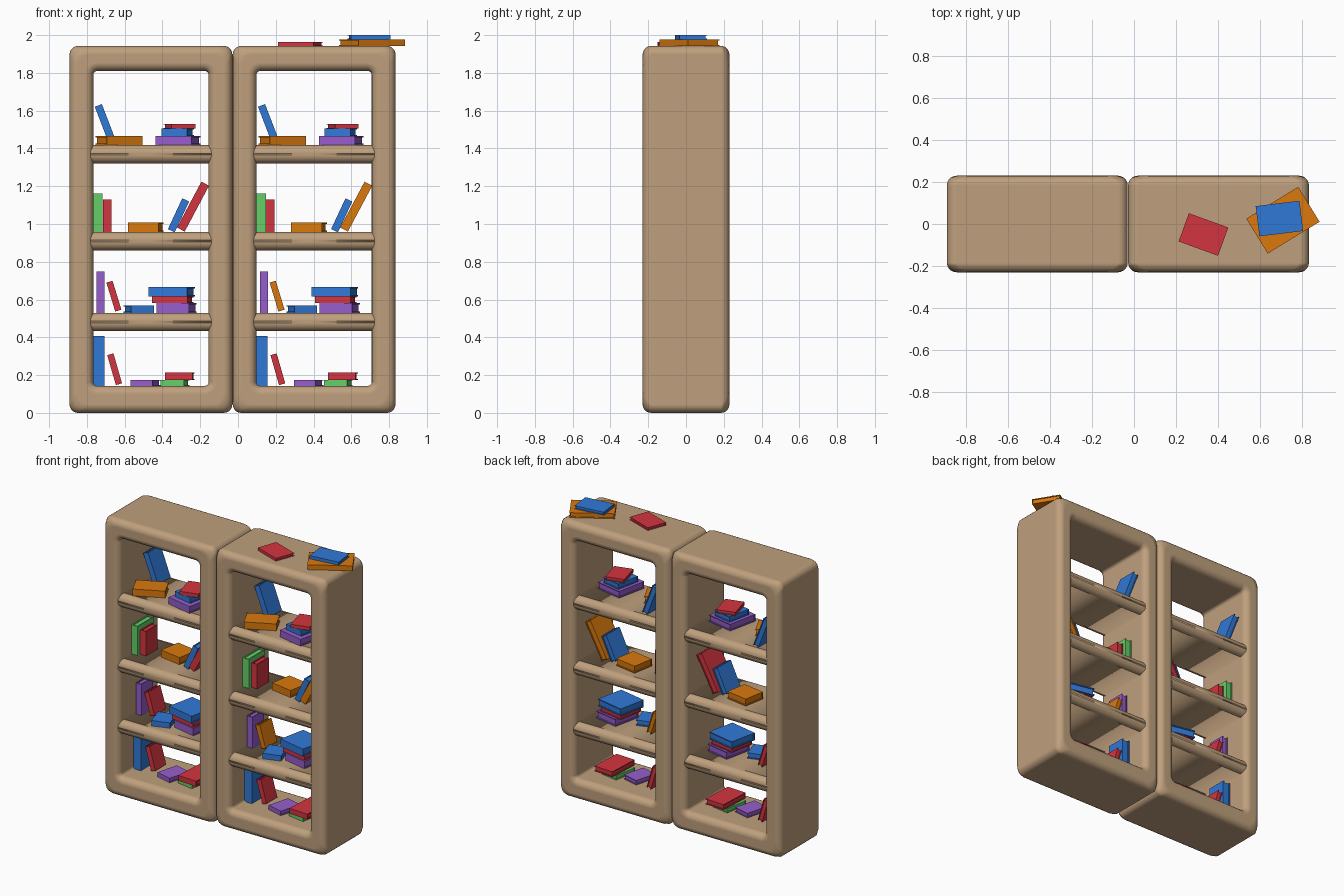
import bpy, bmesh, math
from mathutils import Matrix, Vector

if "Cube" in bpy.data.objects:
    bpy.data.objects.remove(bpy.data.objects["Cube"])


def mat(name, rgb):
    m = bpy.data.materials.new(name)
    m.diffuse_color = (*rgb, 1)
    m.use_nodes = True
    m.node_tree.nodes["Principled BSDF"].inputs["Base Color"].default_value = m.diffuse_color
    return m


WOOD = mat("wood", (0.52, 0.35, 0.205))
COL = {
    "blue": mat("blue", (0.03, 0.19, 0.68)),
    "red": mat("red", (0.65, 0.035, 0.05)),
    "purple": mat("purple", (0.30, 0.11, 0.60)),
    "orange": mat("orange", (0.70, 0.19, 0.004)),
    "green": mat("green", (0.13, 0.62, 0.14)),
}


def finish(name, bm, material):
    bmesh.ops.recalc_face_normals(bm, faces=bm.faces)
    me = bpy.data.meshes.new(name)
    bm.to_mesh(me)
    bm.free()
    me.materials.append(material)
    ob = bpy.data.objects.new(name, me)
    bpy.context.collection.objects.link(ob)
    return ob


def add_box(bm, lo, hi):
    lo, hi = Vector(lo), Vector(hi)
    m = Matrix.Translation((lo + hi) / 2) @ Matrix.Diagonal((*(hi - lo), 1))
    return bmesh.ops.create_cube(bm, size=1, matrix=m)["verts"]


def soften(ob, width, segments):
    b = ob.modifiers.new("round", "BEVEL")
    b.width, b.segments, b.limit_method = width, segments, "WEIGHT"
    b.harden_normals = True
    ob.data.shade_smooth()


# Open frame: rectangular ring, all edges rounded, inner corners tighter
def frame(name, ox):
    bm = bmesh.new()
    weight = bm.edges.layers.float.new("bevel_weight_edge")

    def ring(x0, x1, z0, z1, y):
        return [bm.verts.new((x + ox, y, z)) for x, z in
                ((x0, z0), (x1, z0), (x1, z1), (x0, z1))]
    rings = []
    for y in (-0.23, 0.23):
        rings.append((ring(-0.892, -0.03, 0, 1.943, y), ring(-0.766, -0.156, 0.143, 1.81, y)))
    (of, nf), (ob_, nb) = rings
    for i in range(4):
        j = (i + 1) % 4
        for a, b in ((of, nf), (nf, nb), (nb, ob_), (ob_, of)):
            bm.faces.new((a[i], a[j], b[j], b[i]))
    for e in bm.edges:
        if len(e.link_faces) == 2 and abs(e.link_faces[0].normal.length) >= 0:
            e[weight] = 1.0
    for i in range(4):
        bm.edges.get((nf[i], nb[i]))[weight] = 0.45
    soften(finish(name, bm, WOOD), 0.045, 5)


# Shelf board with rounded front and back edges
def shelf(name, ox, top):
    bm = bmesh.new()
    weight = bm.edges.layers.float.new("bevel_weight_edge")
    add_box(bm, (ox - 0.785, -0.218, top - 0.097), (ox - 0.137, 0.218, top))
    for e in bm.edges:
        d = e.verts[0].co - e.verts[1].co
        e[weight] = 1.0 if abs(d.x) > 0.1 else 0.0
    soften(finish(name, bm, WOOD), 0.044, 6)


# Book: two covers, spine at the front, recessed page block
def book(name, colour, size, matrix):
    w, d, t = (s / 2 for s in size)
    c, i = t * 0.3, 0.006
    bm = bmesh.new()
    add_box(bm, (-w, -d, -t), (w, d, -t + c))
    add_box(bm, (-w, -d, t - c), (w, d, t))
    add_box(bm, (-w, -d, -t + c), (w, -d + c, t - c))
    add_box(bm, (-w + i, -d + c, -t + c), (w - i, d - i, t - c))
    bm.transform(matrix)
    finish(name, bm, COL[colour])


def lying(name, colour, x, y, z0, z1, w, d, turn):
    m = Matrix.Translation((x, y, (z0 + z1) / 2)) @ Matrix.Rotation(math.radians(turn), 4, "Z")
    book(name, colour, (w, d, z1 - z0), m)


def standing(name, colour, x, y, z, t, d, length, lean):
    m = Matrix.Translation((x, y, z)) @ Matrix.Rotation(-math.radians(90 - lean), 4, "Y")
    book(name, colour, (length, d, t), m)


for side, ox in (("left", 0.0), ("right", 0.864)):
    right = side == "right"
    frame(side + "_frame", ox)
    for n, top in enumerate((0.53, 0.958, 1.418)):
        shelf(f"{side}_shelf_{n + 1}", ox, top)

    S = [  # name, colour, x, y, z centre, thickness, depth, length, lean
        ("top_leaning_book", "blue", -0.70, 0.10, 1.525, 0.04, 0.14, 0.22, -21),
        ("upper_tall_book", "green", -0.741, 0, 1.06, 0.048, 0.18, 0.205, 0),
        ("upper_short_book", "red", -0.692, 0, 1.044, 0.045, 0.13, 0.172, 0),
        ("upper_leaning_small", "blue", -0.315, 0, 1.046, 0.04, 0.15, 0.18, 25),
        ("upper_leaning_large", "orange" if right else "red",
         -0.238, 0.01, 1.092, 0.046, 0.19, 0.275, 28),
        ("middle_upright_book", "purple", -0.727, 0, 0.639, 0.043, 0.13, 0.22, 0),
        ("middle_leaning_book", "orange" if right else "red",
         -0.657, 0.02, 0.618, 0.034, 0.13, 0.16, -17),
        ("bottom_upright_book", "blue", -0.736, 0, 0.275, 0.058, 0.14, 0.265, 0),
        ("bottom_leaning_book", "red", -0.653, 0.02, 0.231, 0.034, 0.12, 0.165, -16),
    ]
    for name, c, x, *rest in S:
        standing(f"{side}_{name}", c, x + ox, *rest)

    L = [  # name, colour, x, y, bottom, top, width, depth, turn
        ("top_flat_book", "orange", -0.63, -0.07, 1.418, 1.466, 0.21, 0.14, 26),
        ("top_stack_lower", "purple", -0.318, -0.06, 1.418, 1.466, 0.195, 0.22, -12),
        ("top_stack_middle", "blue", -0.32, -0.05, 1.466, 1.505, 0.14, 0.17, -12),
        ("top_stack_upper", "red", -0.31, -0.05, 1.505, 1.53, 0.13, 0.17, 15),
        ("upper_flat_book", "orange", -0.488, 0.04, 0.958, 1.008, 0.165, 0.155, -10),
        ("middle_flat_book", "blue", -0.526, -0.07, 0.53, 0.568, 0.125, 0.14, 17),
        ("middle_stack_lower", "purple", -0.325, -0.01, 0.53, 0.582, 0.175, 0.2, -12),
        ("middle_stack_middle", "red", -0.346, -0.01, 0.582, 0.615, 0.19, 0.18, -10),
        ("middle_stack_upper", "blue", -0.351, -0.01, 0.615, 0.667, 0.21, 0.2, -12),
        ("bottom_flat_book", "purple", -0.49, -0.02, 0.143, 0.175, 0.12, 0.16, -15),
        ("bottom_stack_lower", "green", -0.333, -0.01, 0.143, 0.175, 0.125, 0.17, -10),
        ("bottom_stack_upper", "red", -0.308, 0, 0.175, 0.213, 0.145, 0.23, -3),
    ]
    for name, c, x, *rest in L:
        lying(f"{side}_{name}", c, x + ox, *rest)

# Books lying on top of the right case
lying("roof_single_book", "red", 0.331, -0.05, 1.942, 1.963, 0.20, 0.143, -20)
lying("roof_stack_lower", "orange", 0.71, 0.018, 1.942, 1.978, 0.29, 0.195, 31.5)
lying("roof_stack_upper", "blue", 0.693, 0.026, 1.978, 2.0, 0.21, 0.145, 7)
